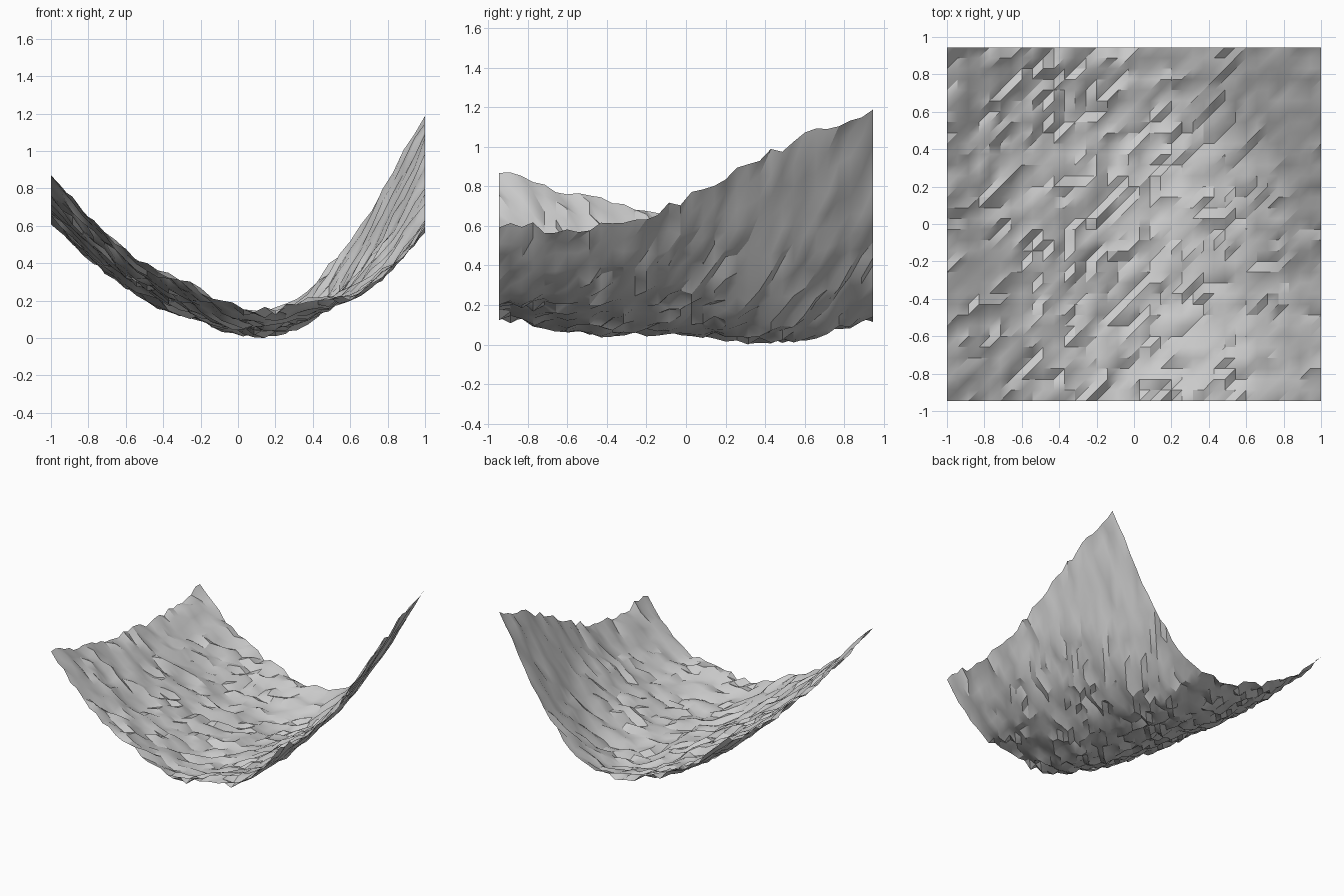
import bpy, bmesh, math, random

old = bpy.data.objects.get("Cube")
if old:
    bpy.data.objects.remove(old, do_unlink=True)

random.seed(7)
NX, NY = 35, 33
HALF_X, HALF_Y = 1.0, 0.945

# Valley cross-sections from front to back, sampled evenly from x = -1 to 1
SECTIONS = [
    [.91, .69, .51, .39, .29, .19, .18, .25, .25, .39, .64],
    [.78, .59, .41, .29, .18, .10, .10, .16, .25, .39, .62],
    [.70, .51, .36, .25, .16, .10, .10, .18, .31, .51, .77],
    [.65, .47, .31, .20, .13, .07, .06, .15, .35, .66, 1.02],
    [.71, .52, .37, .27, .20, .17, .18, .33, .56, .88, 1.23],
]


def spline(values, t):
    """Smooth curve through evenly spaced values, t from 0 to 1."""
    pts = [2 * values[0] - values[1], *values, 2 * values[-1] - values[-2]]
    s = t * (len(values) - 1)
    i = min(int(s), len(values) - 2)
    f = s - i
    a, b, c, d = pts[i:i + 4]
    return b + f / 2 * (c - a + f * (2*a - 5*b + 4*c - d + f * (3*(b - c) + d - a)))


# Terrain sheet of rough triangles, all cut along the same diagonal
bm = bmesh.new()
grid = []
for j in range(NY + 1):
    v = j / NY
    row = []
    for i in range(NX + 1):
        u = i / NX
        z = spline([spline(s, u) for s in SECTIONS], v) + random.uniform(-.026, .026)
        row.append(bm.verts.new(((2*u - 1) * HALF_X, (2*v - 1) * HALF_Y, z)))
    grid.append(row)

for j in range(NY):
    for i in range(NX):
        a, b = grid[j][i], grid[j][i + 1]
        c, d = grid[j + 1][i + 1], grid[j + 1][i]
        bm.faces.new((a, b, c))
        bm.faces.new((a, c, d))

# Rest the lowest point on the ground
low = min(v.co.z for v in bm.verts)
for v in bm.verts:
    v.co.z -= low

mesh = bpy.data.meshes.new("valley_terrain")
bm.to_mesh(mesh)
bm.free()
terrain = bpy.data.objects.new("valley_terrain", mesh)
bpy.context.collection.objects.link(terrain)

# Single stone grey
grey = bpy.data.materials.new("stone_grey")
grey.use_nodes = True
colour = (0.6, 0.6, 0.6, 1)
grey.diffuse_color = colour
grey.node_tree.nodes["Principled BSDF"].inputs["Base Color"].default_value = colour
mesh.materials.append(grey)

bpy.ops.object.select_all(action="DESELECT")
terrain.select_set(True)
bpy.context.view_layer.objects.active = terrain
bpy.ops.object.shade_smooth_by_angle(angle=math.radians(30))
